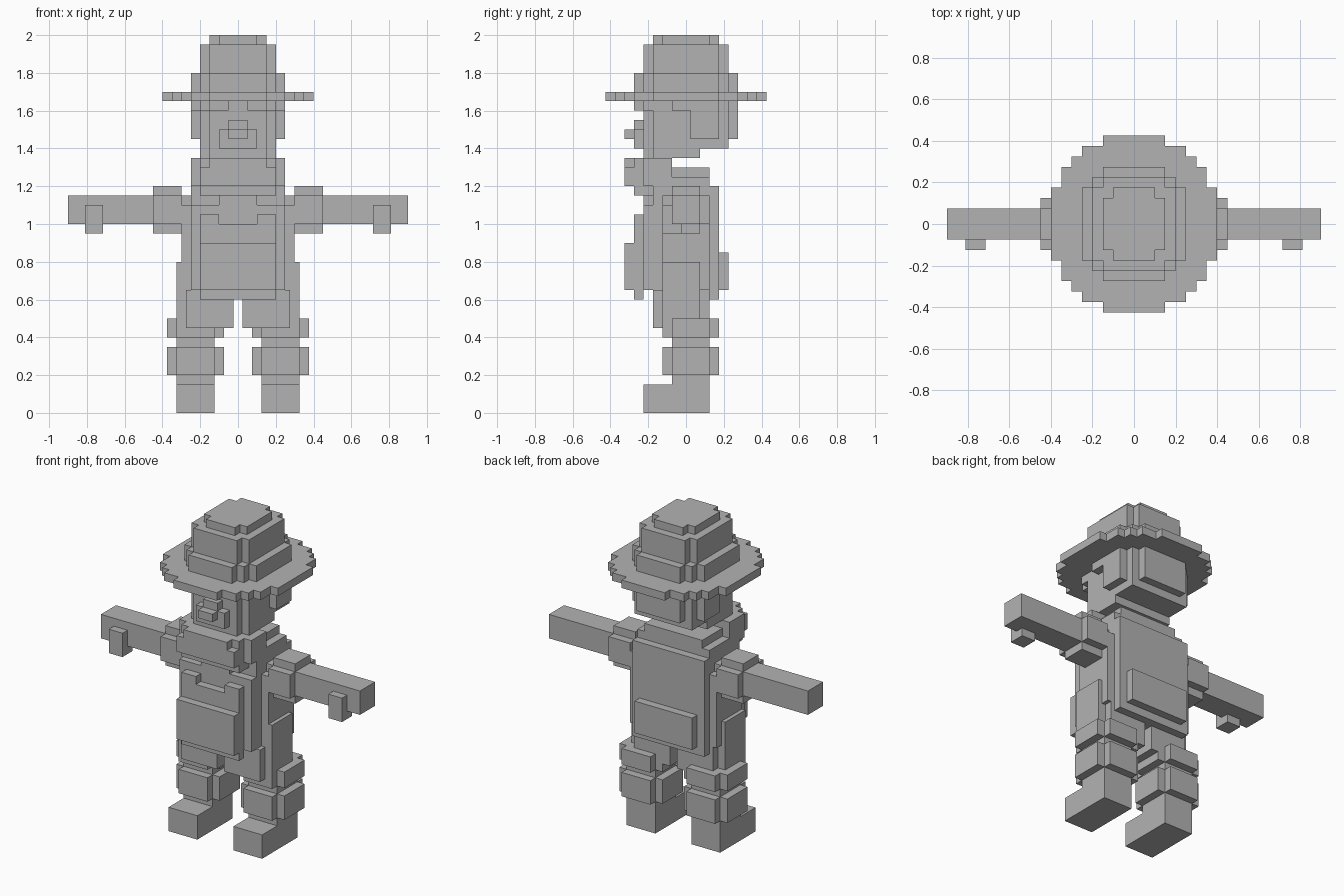
import bpy, bmesh
from itertools import product

if "Cube" in bpy.data.objects:
    bpy.data.objects.remove(bpy.data.objects["Cube"])

grey = bpy.data.materials.new("grey")
grey.diffuse_color = (0.45, 0.45, 0.45, 1)
grey.use_nodes = True
grey.node_tree.nodes["Principled BSDF"].inputs["Base Color"].default_value = grey.diffuse_color


def part(name, boxes, mirror=False):
    """Fuse boxes (x0, x1, y0, y1, z0, z1) into one shell with only outer faces."""
    cuts = [sorted({round(v, 4) for b in boxes for v in b[2 * a:2 * a + 2]}) for a in range(3)]
    cells = set()
    for i in product(*[range(len(c) - 1) for c in cuts]):
        mid = [(cuts[a][i[a]] + cuts[a][i[a] + 1]) / 2 for a in range(3)]
        if any(all(b[2 * a] < mid[a] < b[2 * a + 1] for a in range(3)) for b in boxes):
            cells.add(i)
    bm = bmesh.new()
    for i in cells:
        for a, d in product(range(3), (0, 1)):
            n = list(i)
            n[a] += 2 * d - 1
            if tuple(n) in cells:
                continue
            u, v = (a + 1) % 3, (a + 2) % 3
            ring = [(0, 0), (1, 0), (1, 1), (0, 1)]
            verts = []
            for s, t in (ring if d else ring[::-1]):
                k = list(i)
                k[a] += d
                k[u] += s
                k[v] += t
                verts.append(bm.verts.new([cuts[c][k[c]] for c in range(3)]))
            bm.faces.new(verts)
    bmesh.ops.remove_doubles(bm, verts=bm.verts, dist=0.0005)
    bmesh.ops.dissolve_limit(bm, angle_limit=0.01, verts=bm.verts, edges=bm.edges)
    me = bpy.data.meshes.new(name)
    bm.to_mesh(me)
    bm.free()
    me.materials.append(grey)
    ob = bpy.data.objects.new(name, me)
    bpy.context.collection.objects.link(ob)
    if mirror:
        ob.modifiers.new("mirror", "MIRROR")
    return ob


def mid(w, y0, y1, z0, z1):
    """Box centred on x = 0 with half width w."""
    return (-w, w, y0, y1, z0, z1)


# Hat: stepped round brim and three-tier crown
part("hat_brim", [mid(w, -d, d, 1.65, 1.7) for w, d in
                  ((.15, .425), (.25, .375), (.3, .325), (.35, .275), (.4, .175))])
part("hat_crown",
     [mid(w, -d, d, 1.7, 1.8) for w, d in ((.25, .175), (.2, .225), (.15, .275))]
     + [mid(w, -d, d, 1.8, 1.95) for w, d in ((.2, .175), (.15, .225))]
     + [mid(w, -d, d, 1.95, 2) for w, d in ((.15, .125), (.1, .175))])

# Head, hair and face
part("head", [mid(.2, -.175, .175, 1.45, 1.65), mid(.15, -.225, .175, 1.4, 1.65),
              mid(.2, -.175, .075, 1.35, 1.45), mid(.15, -.225, .075, 1.35, 1.45)])
part("hair", [mid(.25, .025, .175, 1.45, 1.65), mid(.25, -.075, .175, 1.6, 1.65),
              mid(.2, .075, .225, 1.4, 1.65), mid(.15, .075, .275, 1.45, 1.65)])
part("fringe", [(.05, .15, -.275, -.225, 1.6, 1.65), (.15, .2, -.225, -.125, 1.6, 1.65)], True)
part("nose", [mid(.05, -.275, -.225, 1.45, 1.55), mid(.05, -.325, -.225, 1.45, 1.5)])
part("moustache", [mid(.1, -.275, -.225, 1.4, 1.5)])

# Scarf bunched up at the front
part("scarf", [mid(.25, -.225, -.075, 1.2, 1.35), mid(.2, -.275, -.125, 1.15, 1.35),
               mid(.2, -.325, -.225, 1.2, 1.3), mid(.15, -.325, -.225, 1.2, 1.35),
               mid(.1, -.225, -.125, 1.1, 1.2)])

# Torso with sloping shoulders, bib, pouch and back pocket
part("torso", [mid(.3, -.125, .125, .65, 1.1), mid(.25, -.175, .175, .6, 1.2),
               mid(.25, -.125, .125, 1.2, 1.25), mid(.2, -.125, .125, 1.25, 1.3),
               mid(.25, -.225, -.175, .65, 1.1)])
part("bib", [mid(.2, -.275, -.225, .6, 1.0), (-.2, -.1, -.275, -.225, 1.0, 1.05),
             (.1, .2, -.275, -.225, 1.0, 1.05)])
part("pouch", [mid(.2, -.325, -.275, .65, .9)])
part("back_pocket", [mid(.2, .175, .225, .65, .85)])

# Outstretched arms with sleeve cuffs and thumbs
part("arm", [(.25, .9, -.075, .075, 1.0, 1.15)], True)
part("sleeve", [(.3, .45, -.125, .125, 1.0, 1.15), (.3, .45, -.075, .075, .95, 1.2)], True)
part("thumb", [(.715, .81, -.125, -.075, .95, 1.1), (.715, .81, -.125, -.025, .95, 1.0)], True)

# Legs with hip panels, two cuffs each, and boots
part("thigh", [(.025, .275, -.175, .125, .45, .65), (.275, .325, -.125, .075, .5, .8)], True)
part("shin", [(.125, .325, -.075, .125, .15, .5)], True)
for name, z0, z1 in (("upper_cuff", .4, .5), ("lower_cuff", .2, .35)):
    part(name, [(.075, .375, -.075, .125, z0, z1), (.125, .325, -.125, .175, z0, z1)], True)
part("boot", [(.125, .325, -.225, .125, 0, .15)], True)
